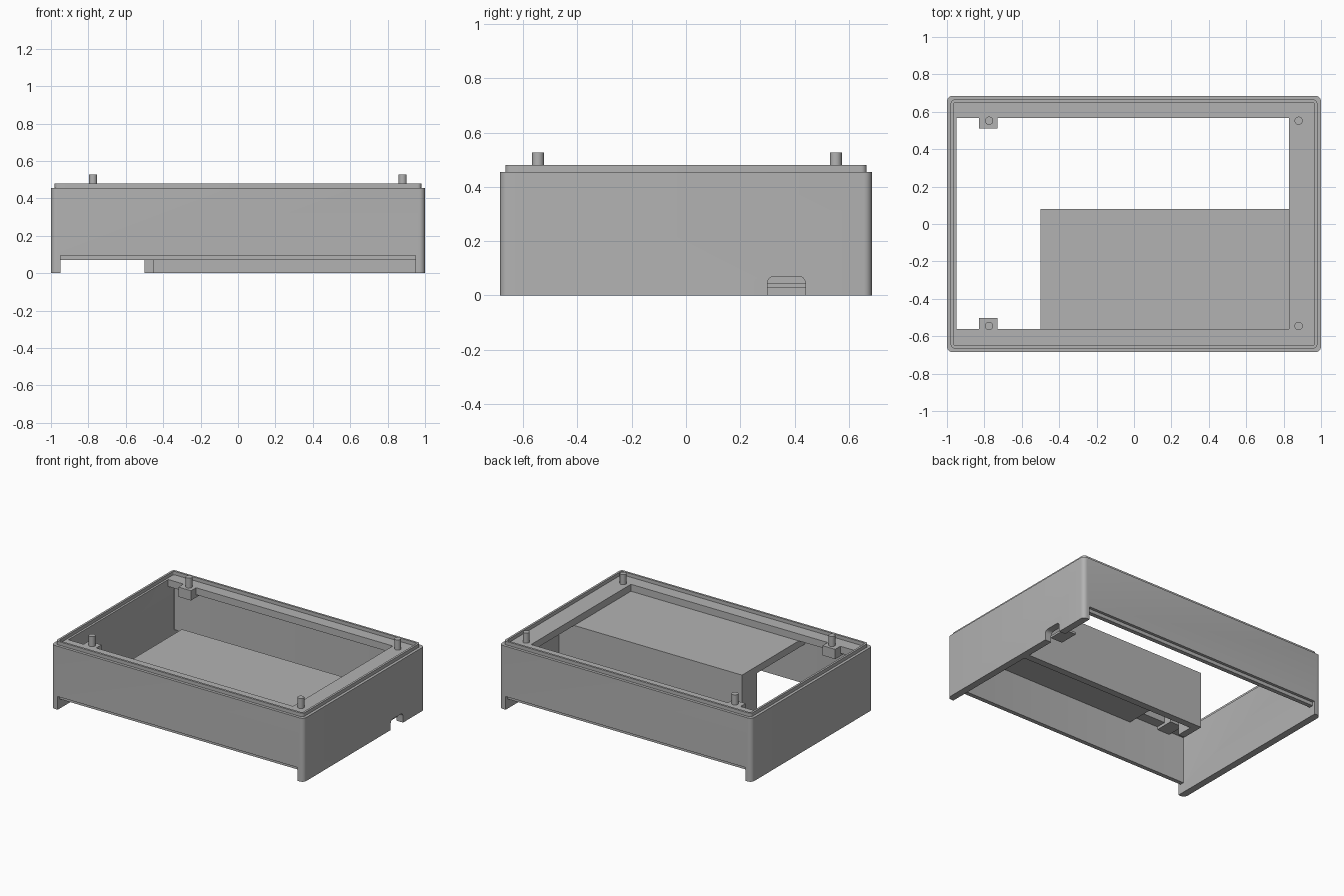
import bpy, bmesh, math

if "Cube" in bpy.data.objects:
    bpy.data.objects.remove(bpy.data.objects["Cube"])

grey = bpy.data.materials.new("mid grey")
grey.diffuse_color = (0.45, 0.45, 0.45, 1)
grey.use_nodes = True
grey.node_tree.nodes["Principled BSDF"].inputs["Base Color"].default_value = grey.diffuse_color
HX, HY, T = 1.0, 0.685, 0.05   # half length, half width, wall thickness
TOP = 0.455


def finish(name, bm):
    bmesh.ops.recalc_face_normals(bm, faces=bm.faces)
    me = bpy.data.meshes.new(name)
    bm.to_mesh(me)
    bm.free()
    me.materials.append(grey)
    ob = bpy.data.objects.new(name, me)
    bpy.context.scene.collection.objects.link(ob)
    return ob


def box(name, x0, x1, y0, y1, z0, z1):
    bm = bmesh.new()
    bmesh.ops.create_cube(bm, size=1)
    for v in bm.verts:
        v.co = ((x0 + x1) / 2 + v.co.x * (x1 - x0),
                (y0 + y1) / 2 + v.co.y * (y1 - y0),
                (z0 + z1) / 2 + v.co.z * (z1 - z0))
    return finish(name, bm)


def rounded(hx, hy, r, steps=6):
    pts = []
    for i, (sx, sy) in enumerate([(1, 1), (-1, 1), (-1, -1), (1, -1)]):
        for k in range(steps + 1):
            a = math.pi / 2 * (i + k / steps)
            pts.append((sx * (hx - r) + r * math.cos(a), sy * (hy - r) + r * math.sin(a)))
    return pts


def ring(name, outer, inner, z0, z1):
    bm = bmesh.new()
    loops = [[bm.verts.new((x, y, z)) for x, y in pts]
             for pts, z in ((outer, z0), (outer, z1), (inner, z1), (inner, z0))]
    n = len(outer)
    for a in range(4):
        p, q = loops[a], loops[(a + 1) % 4]
        for i in range(n):
            j = (i + 1) % n
            bm.faces.new((p[i], p[j], q[j], q[i]))
    return finish(name, bm)


def smooth(ob):
    bpy.ops.object.select_all(action='DESELECT')
    ob.select_set(True)
    bpy.context.view_layer.objects.active = ob
    bpy.ops.object.shade_smooth_by_angle(angle=math.radians(30))


def cut(ob, cutter):
    bpy.context.view_layer.objects.active = ob
    m = ob.modifiers.new("cut", 'BOOLEAN')
    m.operation, m.solver, m.object = 'DIFFERENCE', 'EXACT', cutter
    bpy.ops.object.modifier_apply(modifier=m.name)
    bpy.data.objects.remove(cutter)


# Outer wall
walls = ring("outer_wall", rounded(HX, HY, 0.03),
             rounded(HX - T, HY - T, 0.002), 0, TOP)

# Long slots under front and back walls, with a shallow outside step
for s in (-1, 1):
    ya, yb = sorted((s * 0.6, s * 0.8))
    cut(walls, box("slot_cutter", -0.95, 0.95, ya, yb, -0.1, 0.07))
    ya, yb = sorted((s * (HY - 0.02), s * 0.8))
    cut(walls, box("step_cutter", -0.95, 0.95, ya, yb, -0.1, 0.095))

# Cable notch in the right wall with rounded upper corners
bm = bmesh.new()
prof = [(0.30, -0.1), (0.44, -0.1)]
for c, a0 in ((0.415, 0), (0.325, 90)):
    for k in range(5):
        a = math.radians(a0 + k * 22.5)
        prof.append((c + 0.025 * math.cos(a), 0.045 + 0.025 * math.sin(a)))
f = bm.faces.new([bm.verts.new((0.9, y, z)) for y, z in prof])
ext = bmesh.ops.extrude_face_region(bm, geom=[f])["geom"]
for v in ext:
    if isinstance(v, bmesh.types.BMVert):
        v.co.x = 1.1
cut(walls, finish("notch_cutter", bm))
smooth(walls)
box("notch_shelf", 0.86, 0.955, 0.30, 0.44, 0.03, 0.045)

# Raised locating lip
lip = ring("top_lip", rounded(0.98, 0.665, 0.02), rounded(0.965, 0.65, 0.01), TOP, 0.48)
smooth(lip)

# Inner ledge on three sides
LZ = 0.405
box("back_ledge", -0.95, 0.95, 0.567, 0.635, LZ, TOP)
box("front_ledge", -0.95, 0.95, -0.635, -0.562, LZ, TOP)
box("right_ledge", 0.83, 0.95, -0.562, 0.567, LZ, TOP)

# Left mounting bosses
box("back_boss", -0.83, -0.73, 0.51, 0.635, 0.385, TOP)
box("front_boss", -0.83, -0.73, -0.635, -0.503, 0.385, TOP)

# Locating pegs
for x in (-0.775, 0.88):
    for y in (-0.545, 0.552):
        bm = bmesh.new()
        bmesh.ops.create_cone(bm, cap_ends=True, segments=24, radius1=0.022,
                              radius2=0.022, depth=0.08)
        bmesh.ops.translate(bm, verts=bm.verts, vec=(x, y, 0.487))
        smooth(finish("peg", bm))

# Inner compartment: roof, long wall and short return wall
box("compartment_roof", -0.5, 0.95, -0.635, 0.08, LZ - T, LZ)
box("compartment_wall", -0.5, 0.95, 0.03, 0.08, 0, LZ - T)
box("compartment_return", -0.5, -0.45, -0.09, 0.03, 0, LZ - T)
